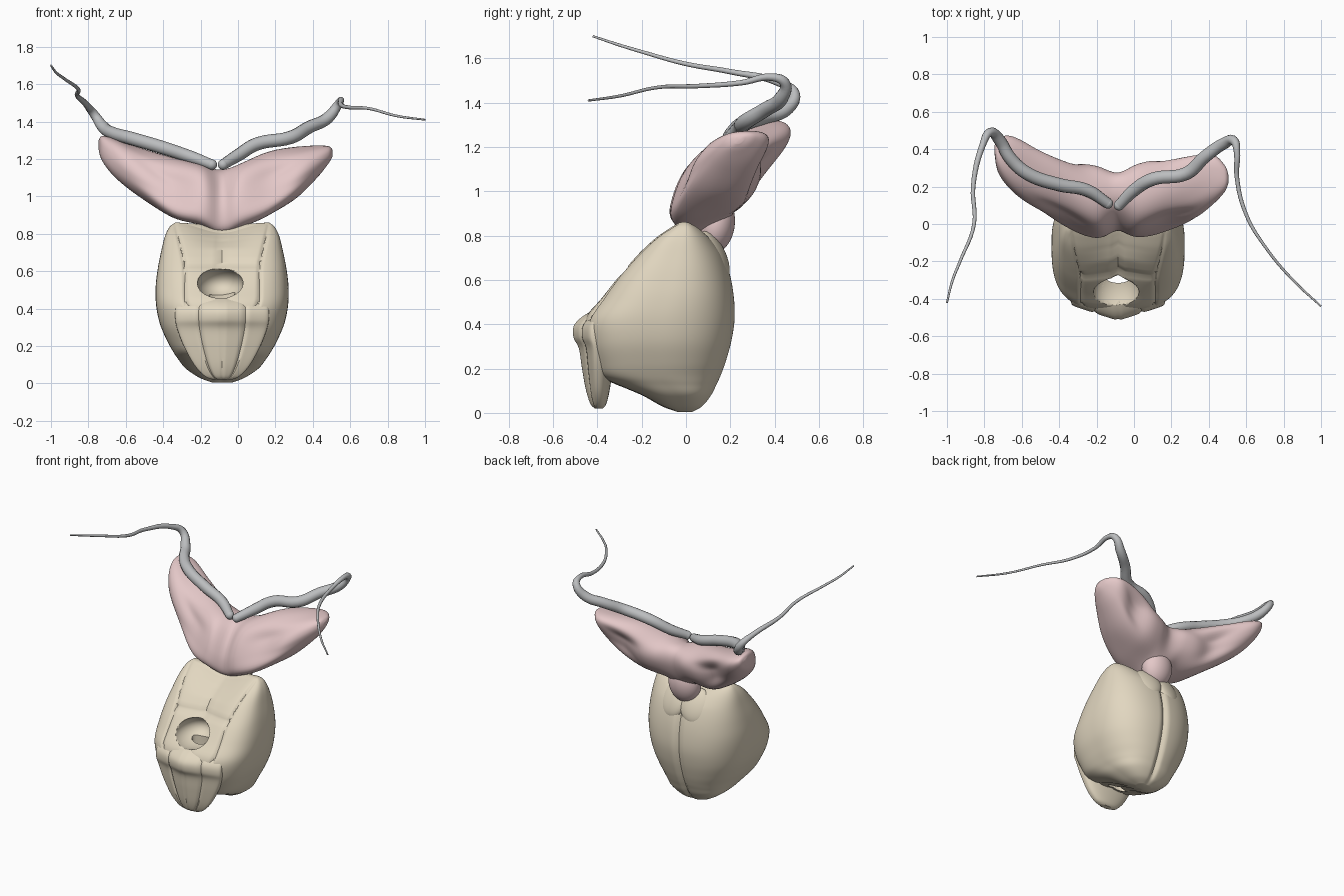
import bpy, bmesh
from math import sin, cos, pi, exp, sqrt
from mathutils import Vector

if "Cube" in bpy.data.objects:
    bpy.data.objects.remove(bpy.data.objects["Cube"])

CX = -0.085  # symmetry line of the body


def material(name, col):
    m = bpy.data.materials.new(name)
    m.diffuse_color = (*col, 1)
    m.use_nodes = True
    m.node_tree.nodes["Principled BSDF"].inputs["Base Color"].default_value = m.diffuse_color
    return m


BEIGE = material("beige", (0.76, 0.68, 0.53))
PINK = material("pink", (0.78, 0.58, 0.58))
GREY = material("grey", (0.5, 0.51, 0.52))


def resample(rows, n):
    """Smooth (Catmull-Rom) refinement of a table of section values."""
    out = []
    for i in range(len(rows) - 1):
        a, b, c, d = (rows[max(0, min(len(rows) - 1, i + k))] for k in (-1, 0, 1, 2))
        for j in range(n):
            t = j / n
            out.append([0.5 * (2 * q + (r - p) * t + (2 * p - 5 * q + 4 * r - s) * t * t
                               + (3 * q - p - 3 * r + s) * t ** 3)
                        for p, q, r, s in zip(a, b, c, d)])
    return out + [list(rows[-1])]


def finish(ob, mat, angle=40):
    ob.data.materials.append(mat)
    bpy.ops.object.select_all(action='DESELECT')
    ob.select_set(True)
    bpy.context.view_layer.objects.active = ob
    bpy.ops.object.shade_smooth_by_angle(angle=angle * pi / 180)


def loft(name, rings, mat):
    bm = bmesh.new()
    loops = [[bm.verts.new(p) for p in r] for r in rings]
    n = len(loops[0])
    for a, b in zip(loops, loops[1:]):
        for i in range(n):
            bm.faces.new((a[i], a[(i + 1) % n], b[(i + 1) % n], b[i]))
    for lp in (loops[0], loops[-1]):
        c = bm.verts.new(sum((v.co for v in lp), Vector()) / n)
        for i in range(n):
            bm.faces.new((lp[i], lp[(i + 1) % n], c))
    bmesh.ops.recalc_face_normals(bm, faces=bm.faces)
    me = bpy.data.meshes.new(name)
    bm.to_mesh(me)
    bm.free()
    ob = bpy.data.objects.new(name, me)
    bpy.context.collection.objects.link(ob)
    finish(ob, mat)
    return ob


def ellipsoid(name, loc, rad, mat, rot=(0, 0, 0)):
    bpy.ops.mesh.primitive_uv_sphere_add(segments=40, ring_count=20, location=loc, rotation=rot)
    ob = bpy.context.object
    ob.name, ob.scale = name, rad
    finish(ob, mat)
    return ob


def power(v, e):
    return abs(v) ** e * (1 if v > 0 else -1)


def bump(d, w):
    return exp(-(d / w) ** 2)


# Body shell: z, half width, front y, back y
body_rows = [
    (0.004, 0.05, -0.04, 0.03), (0.03, 0.12, -0.11, 0.075), (0.08, 0.195, -0.20, 0.115),
    (0.13, 0.235, -0.32, 0.14), (0.17, 0.262, -0.40, 0.158), (0.23, 0.295, -0.43, 0.18),
    (0.32, 0.333, -0.455, 0.205), (0.42, 0.353, -0.455, 0.22), (0.52, 0.355, -0.395, 0.217),
    (0.62, 0.343, -0.33, 0.20), (0.71, 0.325, -0.255, 0.17), (0.79, 0.305, -0.175, 0.125),
    (0.84, 0.28, -0.10, 0.08), (0.866, 0.25, -0.05, 0.035)]
rings = []
N = 192
for z, w, yf, yb in resample(body_rows, 6):
    ring = []
    seam = 0.05 + 0.15 * min(1, z / 0.45) + 0.05 * max(0, z - 0.63) / 0.23
    top = max(0, min(1, (z - 0.45) / 0.2))
    for i in range(N):
        a = 2 * pi * i / N
        c, s = cos(a), sin(a)
        front = s < 0
        e = 2 / 3.1 if front else 2 / 2.4
        x = w * power(c, e)
        half = (yb - yf) / 2
        y = (yf + yb) / 2 + half * power(s, e)
        k = min(1, half / 0.15) * min(1, abs(s) * 2)
        g = 0.02 * bump(x, 0.018) * k                       # middle seam
        if front:
            g += 0.014 * bump(abs(x) - seam, 0.009) * k      # side seams
            g += 0.055 * top * bump(x, 0.19) * k             # sunken front plate
            if abs(x) < seam:
                g += 0.014 * bump(z - 0.64, 0.012) * k
        y += g if front else -g
        dz = 0.06 * bump(x, 0.16) * max(0, (z - 0.72) / 0.146)
        ring.append((CX + x, y, z - dz))
    rings.append(ring)
body = loft("body_shell", rings, BEIGE)

# Keeled muzzle plates: z, half width, front y, back y
muzzle_rows = [
    (0.02, 0.05, -0.415, -0.375), (0.04, 0.095, -0.435, -0.36), (0.10, 0.15, -0.455, -0.345),
    (0.20, 0.205, -0.473, -0.33), (0.29, 0.24, -0.487, -0.32), (0.34, 0.25, -0.512, -0.31),
    (0.39, 0.25, -0.512, -0.30), (0.43, 0.24, -0.478, -0.29), (0.465, 0.19, -0.42, -0.30)]
rings = []
for z, w, yf, yb in resample(muzzle_rows, 5):
    ring = []
    for i in range(96):
        a = 2 * pi * i / 96
        u = cos(a)
        y = (yf + yb) / 2 + (yb - yf) / 2 * power(sin(a), 0.7)
        if sin(a) < 0:
            y += 0.32 * (yb - yf) * abs(u) * abs(sin(a))       # keel
            y += 0.008 * bump(w * u, 0.008) + 0.01 * bump(abs(u) - 0.5, 0.04)
        ring.append((CX + w * u, y, z))
    rings.append(ring)
muzzle = loft("muzzle_plates", rings, BEIGE)

# Opening through the front and down through the body
hole = ellipsoid("hole_cutter", (CX - 0.01, -0.36, 0.535), (0.122, 0.16, 0.09), BEIGE)
bpy.ops.mesh.primitive_cylinder_add(vertices=40, radius=1, depth=0.7, location=(CX, -0.28, 0.22))
shaft = bpy.context.object
shaft.name, shaft.scale = "shaft_cutter", (0.07, 0.035, 1)
for ob in (body, muzzle):
    for cutter in (hole, shaft):
        m = ob.modifiers.new("cut", 'BOOLEAN')
        m.operation, m.solver, m.object = 'DIFFERENCE', 'EXACT', cutter
        bpy.context.view_layer.objects.active = ob
        bpy.ops.object.modifier_move_to_index(modifier=m.name, index=0)
        bpy.ops.object.modifier_apply(modifier=m.name)
for cutter in (hole, shaft):
    bpy.data.objects.remove(cutter)

# Collar pads at the upper back
for side in (-1, 1):
    ellipsoid("collar_pad", (CX + side * 0.085, 0.13, 0.71), (0.105, 0.045, 0.12), BEIGE,
              (0.42, 0, side * -0.25))

# Winged lobes: x, front y, back y, low z, high z
wing_rows = [
    (-0.745, 0.37, 0.42, 1.25, 1.30), (-0.725, 0.27, 0.455, 1.19, 1.325),
    (-0.65, 0.17, 0.46, 1.10, 1.31), (-0.50, 0.06, 0.40, 0.98, 1.25),
    (-0.35, -0.03, 0.35, 0.88, 1.20), (-0.20, -0.08, 0.30, 0.85, 1.17),
    (-0.09, -0.05, 0.27, 0.80, 1.145), (0.02, -0.075, 0.31, 0.84, 1.18),
    (0.16, -0.05, 0.36, 0.89, 1.23), (0.30, 0.0, 0.38, 0.98, 1.26),
    (0.42, 0.10, 0.37, 1.10, 1.275), (0.485, 0.17, 0.31, 1.18, 1.27),
    (0.505, 0.22, 0.26, 1.215, 1.25)]
rings = []
for x, y0, y1, z0, z1 in resample(wing_rows, 6):
    hy, hz = (y1 - y0) / 2, (z1 - z0) / 2
    k = min(0.42, 0.6 * hy / hz)
    ry = sqrt(hy * hy - (k * hz) ** 2)
    d = abs(x - CX)
    ring = []
    for i in range(64):
        a = 2 * pi * i / 64
        dent = 1 - 0.25 * bump(d - 0.3, 0.15) * bump(cos(a) + 1, 0.2)       # front hollow
        dent -= 0.3 * bump(d - 0.34, 0.11) * bump(cos(a) - 1, 0.2)          # back hollow
        dent -= 0.12 * bump(d, 0.05) * bump(cos(a) + 1, 0.4)                # middle cleft
        dent += 0.05 * sin(11 * d + 3 * a) * min(1, d / 0.1)
        z = hz * power(sin(a), 0.9) * dent
        y = ry * power(cos(a), 0.9) * dent + k * z
        ring.append((x, (y0 + y1) / 2 + y, (z0 + z1) / 2 + z))
    rings.append(ring)
loft("winged_lobes", rings, PINK)
ellipsoid("lobe_stem", (CX, 0.135, 0.85), (0.11, 0.085, 0.13), PINK, (-0.15, 0, 0))


# Feelers: tapering tubes
def feeler(name, pts):
    radii = [0.028, 0.034, 0.036, 0.036, 0.034, 0.032, 0.024, 0.017, 0.012, 0.010, 0.008, 0.007, 0.005]
    cu = bpy.data.curves.new(name, 'CURVE')
    cu.dimensions = '3D'
    cu.bevel_depth, cu.bevel_resolution, cu.use_fill_caps = 1.0, 4, True
    sp = cu.splines.new('BEZIER')
    sp.resolution_u = 6
    sp.bezier_points.add(len(pts) - 1)
    for bp, p, r in zip(sp.bezier_points, pts, radii):
        bp.co, bp.radius = p, r
        bp.handle_left_type = bp.handle_right_type = 'AUTO'
    ob = bpy.data.objects.new(name, cu)
    bpy.context.collection.objects.link(ob)
    bpy.ops.object.select_all(action='DESELECT')
    ob.select_set(True)
    bpy.context.view_layer.objects.active = ob
    bpy.ops.object.convert(target='MESH')
    finish(bpy.context.object, GREY)
    ellipsoid(name + "_root", pts[0], (0.028,) * 3, GREY)


feeler("left_feeler", [
    (-0.14, 0.11, 1.17), (-0.25, 0.18, 1.21), (-0.40, 0.21, 1.26), (-0.57, 0.27, 1.31),
    (-0.66, 0.35, 1.335), (-0.72, 0.45, 1.37), (-0.77, 0.49, 1.44), (-0.81, 0.42, 1.49),
    (-0.86, 0.20, 1.54), (-0.855, 0.0, 1.575), (-0.93, -0.20, 1.63), (-0.97, -0.30, 1.66),
    (-1.0, -0.42, 1.70)])
feeler("right_feeler", [
    (-0.08, 0.10, 1.17), (0.0, 0.18, 1.22), (0.10, 0.24, 1.28), (0.28, 0.27, 1.315),
    (0.38, 0.36, 1.37), (0.48, 0.43, 1.42), (0.535, 0.445, 1.49), (0.55, 0.39, 1.515),
    (0.55, 0.25, 1.49), (0.60, 0.05, 1.475), (0.70, -0.12, 1.47), (0.85, -0.30, 1.43),
    (1.0, -0.44, 1.41)])
